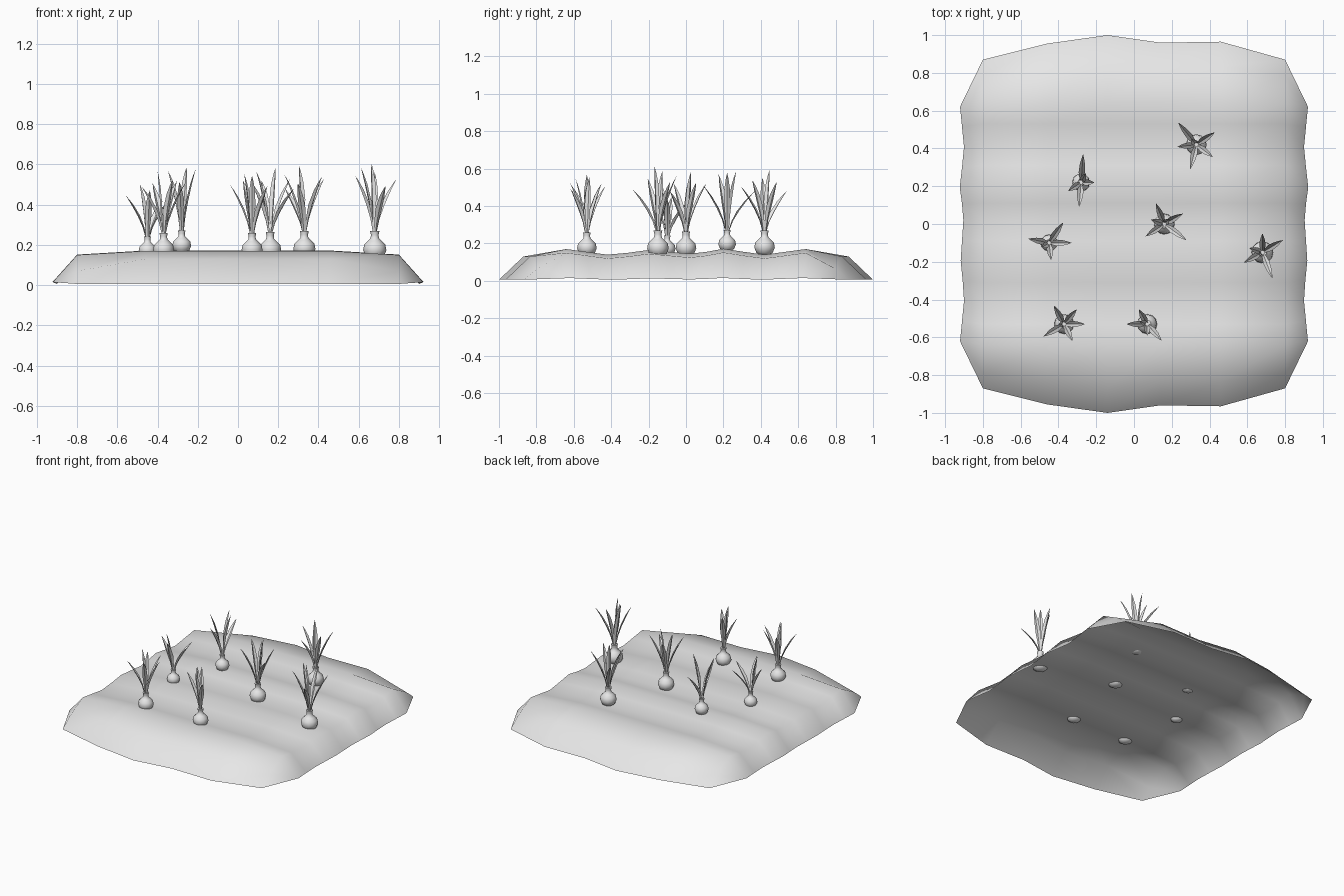
import bpy, bmesh, math
from mathutils import Vector

if "Cube" in bpy.data.objects:
    bpy.data.objects.remove(bpy.data.objects["Cube"], do_unlink=True)

grey = bpy.data.materials.new("light_grey")
grey.use_nodes = True
COLOUR = (0.8, 0.8, 0.8, 1)
grey.diffuse_color = COLOUR
grey.node_tree.nodes["Principled BSDF"].inputs["Base Color"].default_value = COLOUR


def finish(bm, name, angle):
    """Turn a bmesh into a shaded object with the shared material."""
    mesh = bpy.data.meshes.new(name)
    bm.to_mesh(mesh)
    bm.free()
    mesh.materials.append(grey)
    obj = bpy.data.objects.new(name, mesh)
    bpy.context.collection.objects.link(obj)
    bpy.ops.object.select_all(action='DESELECT')
    obj.select_set(True)
    bpy.context.view_layer.objects.active = obj
    bpy.ops.object.shade_smooth_by_angle(angle=math.radians(angle))
    return obj


def bridge(bm, rows, closed=False):
    """Join neighbouring rows of vertices with quads."""
    for a, b in zip(rows, rows[1:]):
        n = len(a)
        for i in range(n if closed else n - 1):
            j = (i + 1) % n
            bm.faces.new((a[i], a[j], b[j], b[i]))


# Furrowed soil sheet: ridges run along x, with a sloping skirt all round
COLUMNS = [-.8, -.46, -.14, .14, .46, .8]
EDGE_Y = [.87, .955, 1, .96, .965, .87]
RIDGES = [(-.64, .17), (-.53, .155), (-.42, .14), (-.31, .15), (-.2, .165), (-.09, .155),
          (.02, .145), (.11, .155), (.2, .172), (.31, .155), (.42, .14), (.53, .155), (.64, .17)]


def build_soil():
    bm = bmesh.new()

    def skirt(side):
        outer, inner = [], []
        for x, edge in zip(COLUMNS, EDGE_Y):
            corner = abs(x) > .7
            outer.append(bm.verts.new((x, side * edge, .006)))
            inner.append(bm.verts.new((x, side * (edge - (.08 if corner else .13)),
                                       .07 if corner else .13)))
        return outer, inner

    front, back = skirt(-1), skirt(1)
    rows = []
    for y, z in RIDGES:
        rows.append([bm.verts.new((x, y, z - (.02 if abs(x) > .7 else 0))) for x in COLUMNS])
    bridge(bm, [front[0], front[1]] + rows + [back[1], back[0]])

    # Side skirts flare out further at the ridges
    for col, sign in ((0, -1), (-1, 1)):
        rim = [bm.verts.new((sign * (.9 + (z - .14) * .7), y * .97, .006 + (z - .14) * .3))
               for y, z in RIDGES]
        line = [r[col] for r in rows]
        bridge(bm, [line, rim] if sign < 0 else [rim, line])
        for (outer, inner), k in ((front, 0), (back, -1)):
            bm.faces.new((outer[col], inner[col], rim[k]))
            bm.faces.new((inner[col], line[k], rim[k]))
    bmesh.ops.recalc_face_normals(bm, faces=bm.faces)
    if sum(f.normal.z for f in bm.faces) < 0:
        bmesh.ops.reverse_faces(bm, faces=bm.faces)
    finish(bm, "soil_bed", 50)


# Bulb with a pinched neck, turned around z
BULB = [(.022, -.048), (.044, -.034), (.055, -.006), (.05, .02),
        (.032, .038), (.02, .05), (.018, .066), (.022, .084)]


def build_bulb(name, centre, size):
    bm = bmesh.new()
    rings = []
    for r, z in BULB:
        rings.append([bm.verts.new(centre + size * Vector((r * math.cos(a), r * math.sin(a), z)))
                      for a in (math.tau * i / 12 for i in range(12))])
    bridge(bm, rings, closed=True)
    bm.faces.new(rings[0][::-1])
    bm.faces.new(rings[-1])
    finish(bm, name, 50)


# Folded, pointed blades rising from the neck
BLADE = [(0, .007), (.25, .011), (.5, .017), (.75, .014), (.9, .007)]


def build_leaves(name, centre, size, height, tips):
    bm = bmesh.new()
    base = centre + Vector((0, 0, .075 * size))
    for dx, dy in tips:
        flat = Vector((dx, dy, 0)) / 100
        reach = flat.length
        out = flat.normalized()
        side = Vector((-out.y, out.x, 0))
        rise = height - base.z - reach * reach * 6
        spine = lambda t: base + out * .01 + flat * t ** 1.4 + Vector((0, 0, rise * t))
        rows = []
        for t, w in BLADE:
            p = spine(t)
            fold = out * w * -.6
            rows.append([bm.verts.new(q) for q in
                         (p - side * w + fold, p, p + side * w + fold)])
        bridge(bm, rows)
        tip = bm.verts.new(spine(1))
        for a, b in zip(rows[-1], rows[-1][1:]):
            bm.faces.new((a, b, tip))
    bmesh.ops.reverse_faces(bm, faces=bm.faces)
    finish(bm, name, 40)


# Position, size, top height, and how far each tip leans (in hundredths)
PLANTS = [
    ((.33, .42, .185), 1, .6, [(-9, 11), (9, 6), (8, -6), (-3, -12), (-9, -1), (-2, 2)]),
    ((-.28, .22, .2), .85, .6, [(1, 14), (6, 0), (-1, -12), (-6, -4), (2, 4)]),
    ((-.45, -.1, .175), .8, .51, [(-10, 2), (7, 10), (11, 0), (1, -8), (-3, -2)]),
    ((.16, 0, .18), 1, .59, [(-4, 10), (9, 5), (11, -8), (-9, -6), (-6, 2), (2, 2)]),
    ((.68, -.15, .18), 1.05, .61, [(5, -13), (10, 6), (-9, -5), (0, 9), (-6, 2), (-1, -1)]),
    ((-.37, -.53, .18), .95, .57, [(-5, 9), (6, 7), (10, 0), (-10, -6), (4, -8), (-2, 0)]),
    ((.07, -.53, .18), .95, .56, [(-4, 7), (-10, 0), (7, -8), (0, -5), (-3, 1)]),
]

build_soil()
for number, (spot, size, height, tips) in enumerate(PLANTS, 1):
    centre = Vector(spot)
    build_bulb(f"bulb_{number}", centre, size)
    build_leaves(f"leaves_{number}", centre, size, height, tips)
